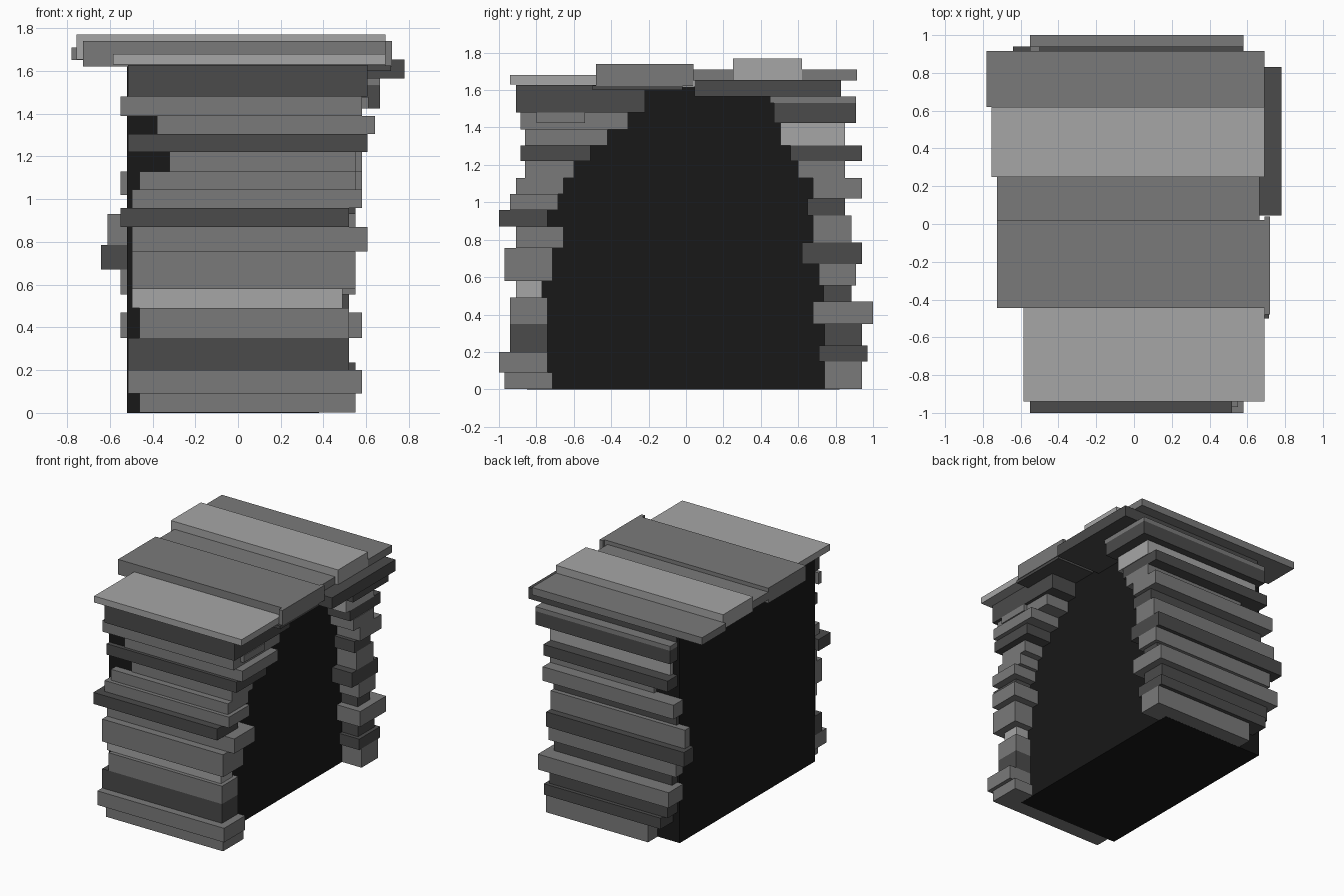
import bpy

cube = bpy.data.objects.get("Cube")
if cube:
    bpy.data.objects.remove(cube, do_unlink=True)


def material(name, v):
    m = bpy.data.materials.new(name)
    m.use_nodes = True
    col = (v, v, v, 1)
    m.diffuse_color = col
    bsdf = m.node_tree.nodes["Principled BSDF"]
    bsdf.inputs["Base Color"].default_value = col
    bsdf.inputs["Roughness"].default_value = 0.9
    return m


MATS = {
    "L": material("light stone", 0.38),
    "M": material("medium stone", 0.195),
    "D": material("dark stone", 0.069),
    "B": material("black void", 0.009),
}
# Extents of the dark filling
VOID_X, VOID_FRONT, VOID_BACK = -0.52, -0.85, 0.82


def slab(name, mat, x0, x1, y0, y1, z0, z1):
    """Axis-aligned block given by its extents."""
    bpy.ops.mesh.primitive_cube_add(size=1)
    o = bpy.context.object
    o.name = name
    o.data.name = name
    for v in o.data.vertices:
        v.co = ((x0, x1)[v.co.x > 0], (y0, y1)[v.co.y > 0], (z0, z1)[v.co.z > 0])
    o.data.materials.append(MATS[mat])
    return o


def stack(name, rows, z):
    """Courses of stone piled upward: colour, x range, y range, top height."""
    for i, (mat, x0, x1, y0, y1, top) in enumerate(rows, 1):
        stone = f"{name}_{i:02d}"
        slab(stone, mat, max(x0, VOID_X + 0.005), x1, y0, y1, z, top)
        # Long stones overhang the side only beyond the filling
        if x0 < VOID_X:
            ys = (y0, VOID_FRONT) if y0 < 0 else (VOID_BACK, y1)
            slab(stone + "_overhang", mat, x0, VOID_X + 0.005, *ys, z, top)
        z = top


# Dark filling of the arch
slab("arch_interior", "B", VOID_X, 0.38, VOID_FRONT, VOID_BACK, 0, 1.62)

# Front wall, leaning inward toward the top
stack("front_stone", [
    ("M", -0.46, 0.55, -0.97, -0.715, 0.09),
    ("M", -0.515, 0.58, -1.0, -0.74, 0.20),
    ("D", -0.515, 0.52, -0.94, -0.74, 0.35),
    ("M", -0.46, 0.52, -0.94, -0.74, 0.49),
    ("L", -0.495, 0.49, -0.91, -0.77, 0.58),
    ("M", -0.495, 0.55, -0.97, -0.715, 0.755),
    ("M", -0.495, 0.605, -0.91, -0.655, 0.87),
    ("D", -0.55, 0.52, -1.0, -0.74, 0.96),
    ("M", -0.495, 0.58, -0.94, -0.685, 1.045),
    ("M", -0.46, 0.55, -0.91, -0.655, 1.13),
    ("M", -0.32, 0.55, -0.86, -0.60, 1.22),
    ("D", -0.515, 0.605, -0.885, -0.51, 1.305),
    ("M", -0.38, 0.64, -0.86, -0.42, 1.39),
    ("M", -0.55, 0.58, -0.885, -0.31, 1.48),
    ("D", -0.515, 0.605, -0.91, -0.22, 1.628),
], 0.001)
slab("front_wedge_stone", "M", 0.2, 0.61, -0.80, -0.54, 1.425, 1.479)

# Back wall
stack("back_stone", [
    ("M", -0.33, 0.55, 0.74, 0.94, 0.15),
    ("D", -0.46, 0.55, 0.71, 0.97, 0.235),
    ("D", -0.50, 0.52, 0.74, 0.94, 0.35),
    ("M", -0.55, 0.58, 0.68, 1.0, 0.47),
    ("D", -0.50, 0.52, 0.735, 0.885, 0.555),
    ("M", -0.55, 0.55, 0.71, 0.91, 0.67),
    ("D", -0.64, 0.55, 0.62, 0.94, 0.785),
    ("M", -0.61, 0.55, 0.68, 0.885, 0.93),
    ("D", -0.515, 0.55, 0.65, 0.85, 1.02),
    ("M", -0.55, 0.58, 0.68, 0.94, 1.13),
    ("M", -0.32, 0.58, 0.60, 0.85, 1.22),
    ("D", -0.50, 0.575, 0.56, 0.94, 1.305),
    ("L", -0.46, 0.58, 0.505, 0.85, 1.425),
    ("D", -0.50, 0.665, 0.47, 0.91, 1.53),
    ("M", -0.50, 0.665, 0.45, 0.91, 1.565),
], 0.001)

# Roof slabs
slab("roof_front", "L", -0.585, 0.69, -0.94, -0.43, 1.63, 1.68)
slab("roof_middle", "M", -0.725, 0.69, -0.445, 0.02, 1.622, 1.74)
slab("roof_middle_end", "M", 0.69, 0.72, -0.48, 0.04, 1.622, 1.74)
slab("roof_front_support", "D", -0.50, 0.715, -0.50, -0.02, 1.60, 1.625)
slab("roof_valley", "M", -0.725, 0.665, 0.01, 0.62, 1.65, 1.71)
slab("roof_ridge", "L", -0.755, 0.69, 0.25, 0.62, 1.655, 1.77)
slab("roof_back", "M", -0.78, 0.69, 0.62, 0.915, 1.652, 1.71)
slab("roof_back_support", "D", -0.50, 0.78, 0.045, 0.83, 1.566, 1.654)
